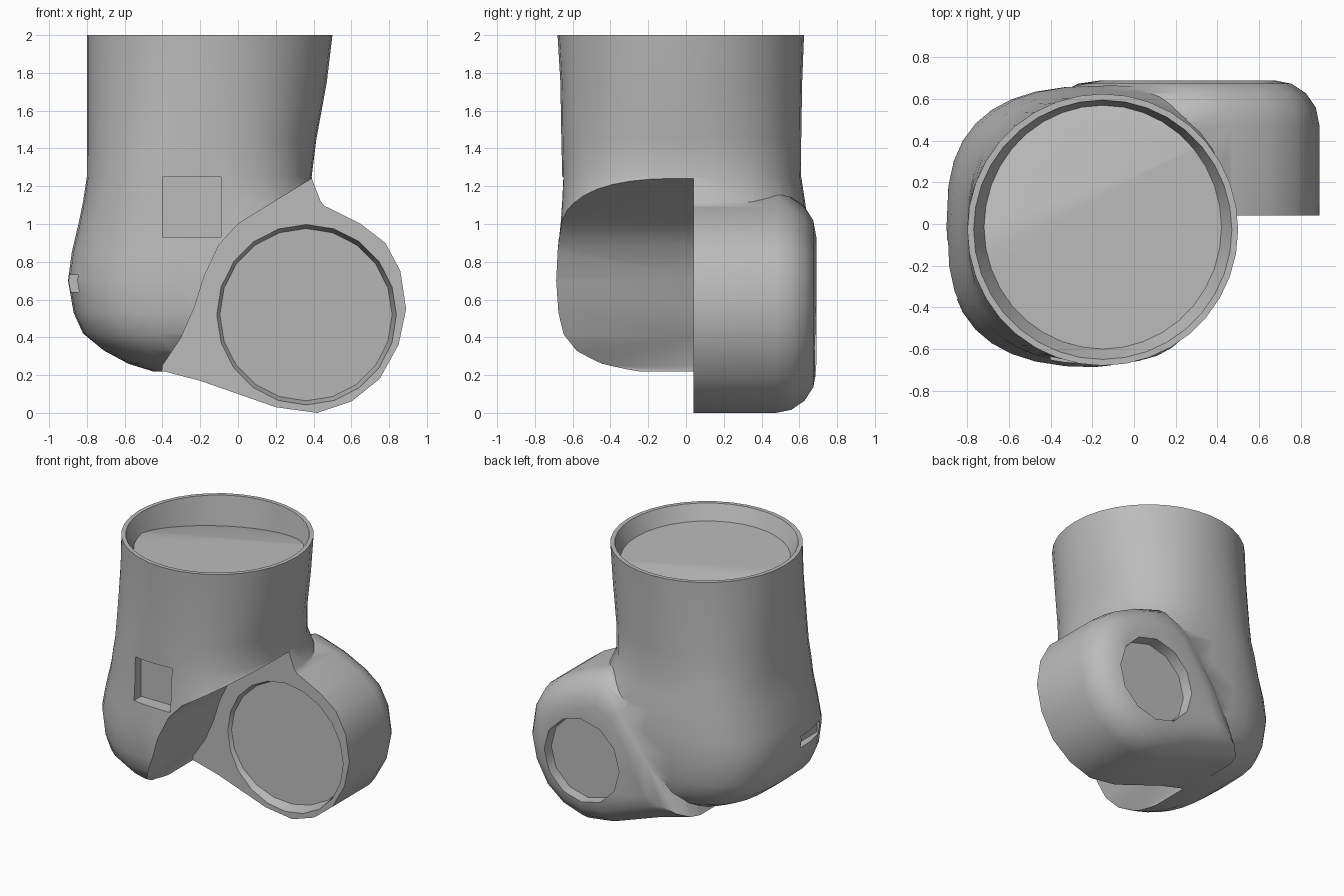
import bpy, bmesh, math
from mathutils import Matrix, Vector

if "Cube" in bpy.data.objects:
    bpy.data.objects.remove(bpy.data.objects["Cube"], do_unlink=True)

grey = bpy.data.materials.new("plain_grey")
grey.use_nodes = True
COLOUR = (0.5, 0.5, 0.5, 1)
grey.diffuse_color = COLOUR
grey.node_tree.nodes["Principled BSDF"].inputs["Base Color"].default_value = COLOUR


def finish(name, bm):
    bmesh.ops.recalc_face_normals(bm, faces=bm.faces)
    mesh = bpy.data.meshes.new(name)
    bm.to_mesh(mesh)
    bm.free()
    mesh.materials.append(grey)
    ob = bpy.data.objects.new(name, mesh)
    bpy.context.collection.objects.link(ob)
    return ob


def loft(name, sections, sides=36, ridge=None, slope=0):
    """Stack rounded sections given as z, x range, y range, squareness.
    Behind an optional ridge line the lowest section slopes down."""
    bm = bmesh.new()
    rings = []
    for z, x0, x1, y0, y1, power in sections:
        ring = []
        for i in range(sides):
            a = math.tau * i / sides
            c, s = math.cos(a), math.sin(a)
            x = math.copysign(abs(c) ** (2 / power), c) * (x1 - x0) / 2
            y = math.copysign(abs(s) ** (2 / power), s) * (y1 - y0) / 2
            ring.append(bm.verts.new(((x0 + x1) / 2 + x, (y0 + y1) / 2 + y, z)))
        rings.append(ring)
    for a, b in zip(rings, rings[1:]):
        for i in range(sides):
            j = (i + 1) % sides
            bm.faces.new((a[i], a[j], b[j], b[i]))
    bm.faces.new(rings[0])
    bm.faces.new(rings[-1])
    if ridge:
        point, across = Vector(ridge[0]), Vector(ridge[1]).normalized()
        bmesh.ops.bisect_plane(bm, geom=bm.verts[:] + bm.edges[:] + bm.faces[:],
                               plane_co=point, plane_no=across)
        for v in bm.verts:
            if abs(v.co.z - sections[0][0]) < 1e-4:
                v.co.z -= slope * max(0, (v.co - point).dot(across))
    return finish(name, bm)


def prism(name, outline, y0, y1, round_back=0):
    """Extrude an x, z outline along y, optionally rounding its back edge."""
    bm = bmesh.new()
    face = bm.faces.new([bm.verts.new((x, y0, z)) for x, z in outline])
    out = bmesh.ops.extrude_face_region(bm, geom=[face], use_keep_orig=True)
    back = [v for v in out["geom"] if isinstance(v, bmesh.types.BMVert)]
    bmesh.ops.translate(bm, verts=back, vec=(0, y1 - y0, 0))
    if round_back:
        edges = [e for e in bm.edges if all(v in back for v in e.verts)]
        bmesh.ops.bevel(bm, geom=edges, offset=round_back, segments=4,
                        profile=0.5, affect='EDGES', clamp_overlap=True)
    return finish(name, bm)


def disc(name, x, z, radius, y0, y1, sides=20, inner=1, tilt=0):
    """Round cutter along y; its y1 end is scaled by inner and tilted."""
    bm = bmesh.new()
    for y, r, t in ((y0, radius, 0), (y1, radius * inner, tilt)):
        for i in range(sides):
            dx = r * math.cos(math.tau * i / sides)
            bm.verts.new((x + dx, y + t * dx, z + r * math.sin(math.tau * i / sides)))
    vs = list(bm.verts)
    bm.faces.new(vs[:sides])
    bm.faces.new(vs[sides:])
    for i in range(sides):
        j = (i + 1) % sides
        bm.faces.new((vs[i], vs[j], vs[sides + j], vs[sides + i]))
    return finish(name, bm)


def box(name, lo, hi):
    bm = bmesh.new()
    size = [b - a for a, b in zip(lo, hi)]
    mid = [(a + b) / 2 for a, b in zip(lo, hi)]
    bmesh.ops.create_cube(bm, size=1, matrix=Matrix.Translation(mid) @ Matrix.Diagonal((*size, 1)))
    return finish(name, bm)


def combine(target, other, operation):
    mod = target.modifiers.new("combine", 'BOOLEAN')
    mod.operation = operation
    mod.solver = 'EXACT'
    mod.object = other
    bpy.context.view_layer.objects.active = target
    bpy.ops.object.modifier_apply(modifier=mod.name)
    bpy.data.objects.remove(other, do_unlink=True)


# Upright column swelling into a rounded lower body
body = loft("joint_housing", [
    (0.22, -0.45, 0.50, -0.38, 0.36, 3),
    (0.26, -0.58, 0.56, -0.50, 0.46, 3),
    (0.33, -0.71, 0.62, -0.60, 0.56, 3),
    (0.42, -0.82, 0.68, -0.655, 0.62, 3),
    (0.53, -0.87, 0.70, -0.68, 0.65, 2.9),
    (0.70, -0.90, 0.70, -0.69, 0.665, 2.8),
    (0.85, -0.88, 0.66, -0.68, 0.665, 2.7),
    (1.02, -0.84, 0.52, -0.665, 0.645, 2.6),
    (1.12, -0.82, 0.44, -0.66, 0.63, 2.6),
    (1.25, -0.80, 0.39, -0.655, 0.61, 2.5),
    (1.45, -0.80, 0.415, -0.66, 0.61, 2.3),
    (1.75, -0.80, 0.47, -0.665, 0.615, 2.1),
    (2.00, -0.80, 0.50, -0.68, 0.625, 2)])

# Curved clearance in front of the side drum
combine(body, prism("clearance", [
    (-0.42, -0.2), (-0.40, 0.25), (-0.30, 0.40), (-0.23, 0.56), (-0.18, 0.72),
    (-0.10, 0.89), (0.0, 1.0), (0.39, 1.24), (1.2, 1.75), (1.2, -0.2)], -1, 0.04), 'DIFFERENCE')

# Side drum with a rounded back, running into the body
combine(body, prism("side_drum", [
    (-0.45, 0.235), (-0.2, 0.17), (0, 0.1), (0.2, 0.03), (0.42, 0), (0.6, 0.06),
    (0.75, 0.18), (0.85, 0.36), (0.89, 0.55), (0.86, 0.75), (0.78, 0.9),
    (0.65, 1.0), (0.47, 1.09), (0.25, 1.16), (0, 1.05), (-0.25, 0.7)],
    0.04, 0.69, 0.22), 'UNION')

# Round recesses on the front and back of the drum
combine(body, disc("front_recess", 0.36, 0.52, 0.48, 0.03, 0.125, 20, 0.95, 0.14), 'DIFFERENCE')
combine(body, disc("back_recess", 0.38, 0.5, 0.32, 0.8, 0.61, 12, 0.95), 'DIFFERENCE')

# Square window on the front and small slot on the side
combine(body, box("front_window", (-0.40, -0.9, 0.93), (-0.09, -0.57, 1.25)), 'DIFFERENCE')
combine(body, box("side_slot", (-1, -0.36, 0.64), (-0.83, -0.08, 0.73)), 'DIFFERENCE')

# Shallow cup in the top of the column, its floor falling away at the back
combine(body, loft("top_cup", [
    (1.89, -0.72, 0.42, -0.60, 0.57, 2),
    (2.00, -0.77, 0.47, -0.65, 0.595, 2),
    (2.10, -0.77, 0.47, -0.65, 0.595, 2)],
    ridge=((-0.68, -0.1, 1.9), (-0.48, 1, 0)), slope=0.25), 'DIFFERENCE')

bpy.ops.object.select_all(action='DESELECT')
body.select_set(True)
bpy.context.view_layer.objects.active = body
bpy.ops.object.shade_smooth_by_angle(angle=math.radians(35))
